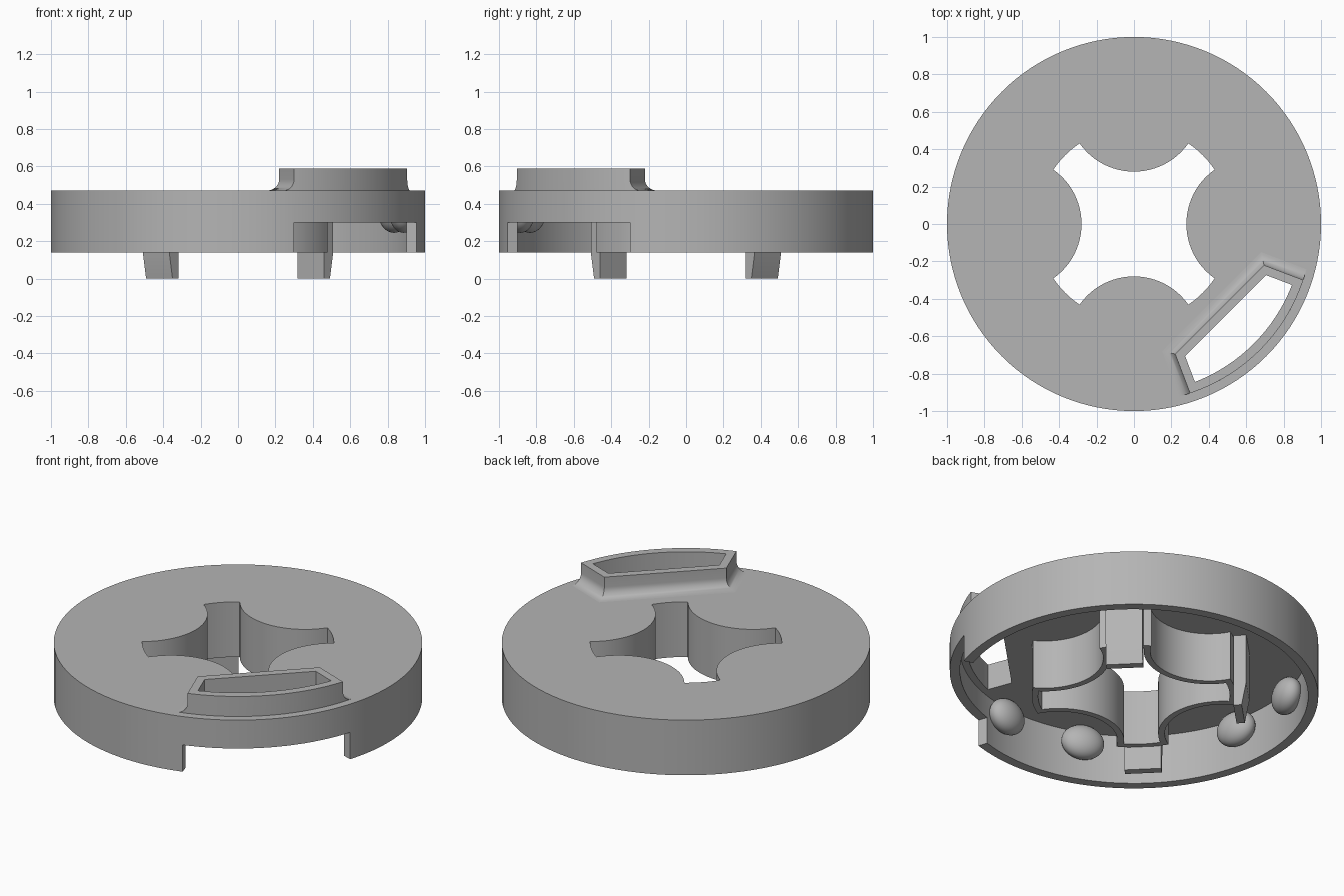
import bpy, bmesh, math
from mathutils import Matrix

cube = bpy.data.objects.get("Cube")
if cube:
    bpy.data.objects.remove(cube, do_unlink=True)

grey = bpy.data.materials.new("mid grey")
grey.use_nodes = True
grey.diffuse_color = (0.46, 0.46, 0.46, 1)
grey.node_tree.nodes["Principled BSDF"].inputs["Base Color"].default_value = (0.46, 0.46, 0.46, 1)

TOP, RIM, UNDER, NOTCH = 0.47, 0.14, 0.435, 0.30


def finish(name, bm):
    """Turn a bmesh into a coloured object."""
    bmesh.ops.recalc_face_normals(bm, faces=bm.faces)
    mesh = bpy.data.meshes.new(name)
    bm.to_mesh(mesh)
    bm.free()
    mesh.materials.append(grey)
    obj = bpy.data.objects.new(name, mesh)
    bpy.context.collection.objects.link(obj)
    return obj


def loft(name, sections, turn=0, closed=False):
    """Skin a stack of (outline, height) sections, capped or wrapped round."""
    bm = bmesh.new()
    rings = [[bm.verts.new((x, y, z)) for x, y in pts] for pts, z in sections]
    pairs = list(zip(rings, rings[1:]))
    if closed:
        pairs.append((rings[-1], rings[0]))
    else:
        bm.faces.new(rings[0])
        bm.faces.new(rings[-1])
    n = len(rings[0])
    for a, b in pairs:
        for i in range(n):
            j = (i + 1) % n
            bm.faces.new((a[i], a[j], b[j], b[i]))
    bm.transform(Matrix.Rotation(math.radians(turn), 4, 'Z'))
    return finish(name, bm)


def prism(name, pts, low, high, turn=0):
    return loft(name, [(pts, low), (pts, high)], turn)


def arc(radius, start, end, steps, cx=0):
    return [(cx + radius * math.cos(start + (end - start) * i / steps),
             radius * math.sin(start + (end - start) * i / steps)) for i in range(steps + 1)]


def combine(target, tool, operation):
    """Apply a boolean and throw the tool away."""
    mod = target.modifiers.new(operation, 'BOOLEAN')
    mod.operation, mod.object, mod.solver = operation, tool, 'EXACT'
    bpy.context.view_layer.objects.active = target
    bpy.ops.object.modifier_apply(modifier=mod.name)
    bpy.data.objects.remove(tool, do_unlink=True)


def cross(t):
    """Four-armed opening with scooped sides, grown outward by t."""
    centre, q, r = 0.635, 0.355 - t, 0.52 + t
    a = math.acos((centre ** 2 + r ** 2 - q ** 2) / (2 * centre * r))
    b = math.asin(r * math.sin(a) / q)
    scoop = arc(q, math.pi + b, math.pi - b, 24, centre)
    tip = arc(r, a, math.pi / 2 - a, 8)[1:-1]
    pts = []
    for k in range(4):
        c, s = math.cos(k * math.pi / 2), math.sin(k * math.pi / 2)
        pts += [(x * c - y * s, x * s + y * c) for x, y in scoop + tip]
    return pts


def window(d, radius):
    """Collar outline on the +x axis: straight sides grown by d, round outer side."""
    slope = 0.45
    k = 0.336 - slope * 0.647 + d * math.hypot(1, slope)
    f = 1 + slope ** 2
    u = (-slope * k + math.sqrt((slope * k) ** 2 - f * (k * k - radius ** 2))) / f
    beta = math.atan2(slope * u + k, u)
    inner = 0.647 - d
    v = slope * inner + k
    return [(inner, v), (inner, -v)] + arc(radius, -beta, beta, 32)


def circle(r):
    return arc(r, 0, 2 * math.pi, 128)[:-1]


# Hollow disc with a hub wall round the central opening
body = prism("disc_body", circle(1), RIM, TOP)
combine(body, prism("cavity", circle(0.945), 0, UNDER), 'DIFFERENCE')
combine(body, prism("hub", cross(0.035), RIM, 0.45), 'UNION')
combine(body, prism("opening", cross(0), -0.1, 0.8), 'DIFFERENCE')

# Rim notch and the window above it
half = math.radians(27.5)
sector = arc(1.1, -half, half, 24) + arc(0.9, half, -half, 24)
combine(body, prism("notch", sector, 0, NOTCH, -45), 'DIFFERENCE')
combine(body, prism("window", window(-0.046, 0.905), 0.35, 0.8, -45), 'DIFFERENCE')

# Raised collar with a fillet at its foot
fillet = 0.06
sections = [(window(fillet, 0.953), TOP - 0.01)]
for i in range(9):
    th = math.pi / 2 * i / 8
    sections.append((window(fillet * (1 - math.sin(th)), 0.953), TOP + fillet * (1 - math.cos(th))))
sections += [(window(0, 0.953), 0.59), (window(-0.046, 0.905), 0.59), (window(-0.046, 0.905), TOP - 0.01)]
collar = loft("window_collar", sections, -45, closed=True)
parts = [body, collar]


# Tapered legs on three of the four arms
def leg_section(outer):
    return [(0.55, -0.1), (outer, -0.1), (outer, 0.1), (0.55, 0.1)]


for name, turn in (("back_left", 45), ("back_right", 135), ("front_right", 225)):
    parts.append(loft(name + "_leg", [(leg_section(0.595), 0), (leg_section(0.62), RIM),
                                      (leg_section(0.62), 0.45)], turn))

# Rounded bumps inside the rim, mirrored about the window's diagonal
for angle in (163, 192, 248, 280):
    for a in (angle, 270 - angle):
        bm = bmesh.new()
        bmesh.ops.create_uvsphere(bm, u_segments=32, v_segments=16, radius=1)
        bm.transform(Matrix.Rotation(math.radians(a), 4, 'Z')
                     @ Matrix.Translation((0.9, 0, 0.345))
                     @ Matrix.Diagonal((0.075, 0.12, 0.1, 1)))
        parts.append(finish("rim_bump", bm))

# Smooth curved walls, keep edges sharp
bpy.ops.object.select_all(action='DESELECT')
for obj in parts:
    obj.select_set(True)
bpy.context.view_layer.objects.active = body
bpy.ops.object.shade_smooth_by_angle(angle=math.radians(30))
